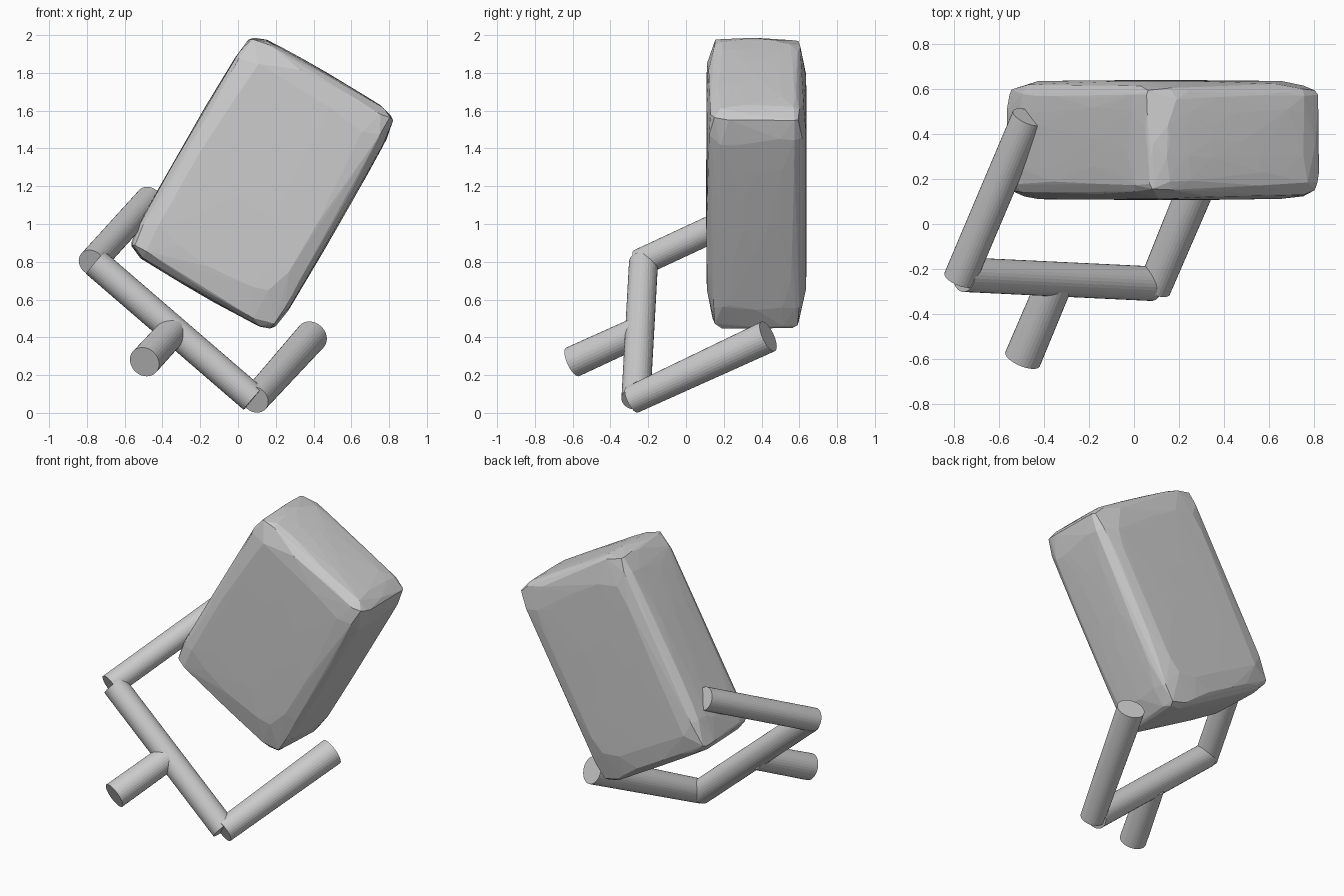
import bpy, bmesh, random
from math import radians
from mathutils import Vector, Matrix

if "Cube" in bpy.data.objects:
    bpy.data.objects.remove(bpy.data.objects["Cube"])

random.seed(4)


def link(name, bm):
    me = bpy.data.meshes.new(name)
    bm.to_mesh(me)
    bm.free()
    ob = bpy.data.objects.new(name, me)
    bpy.context.collection.objects.link(ob)
    return ob


def rod(name, a, b, r1, r2):
    """Capped, slightly tapered rod from a to b."""
    a, b = Vector(a), Vector(b)
    bm = bmesh.new()
    bmesh.ops.create_cone(bm, cap_ends=True, segments=32, radius1=r1, radius2=r2,
                          depth=(b - a).length)
    rot = (b - a).to_track_quat('Z', 'Y').to_matrix().to_4x4()
    bm.transform(Matrix.Translation((a + b) / 2) @ rot)
    return link(name, bm)


# Two-pronged fork: prongs, crossbar and handle stub
rod("left_prong", (-0.775, -0.245, 0.795), (-0.47, 0.475, 1.13), 0.073, 0.073)
rod("right_prong", (0.09, -0.285, 0.07), (0.39, 0.435, 0.405), 0.075, 0.086)
rod("crossbar", (-0.755, -0.225, 0.795), (0.08, -0.265, 0.075), 0.077, 0.077)
rod("handle", (-0.495, -0.6, 0.27), (-0.345, -0.245, 0.4325), 0.083, 0.080)

# Chipped stone block: jittered rounded box wrapped in a convex hull for flat facets
half = Vector((0.455, 0.262, 0.665))
corner = 0.085
bm = bmesh.new()
bmesh.ops.create_cube(bm, size=2)
bmesh.ops.subdivide_edges(bm, edges=bm.edges[:], cuts=7, use_grid_fill=True)
inner = half - Vector((corner,) * 3)
for v in bm.verts:
    c = v.co.copy()
    j = Vector([random.uniform(-0.06, 0.06) for _ in range(3)])
    p = Vector([(c[i] + j[i]) * half[i] for i in range(3)])
    core = Vector([max(-inner[i], min(inner[i], p[i])) for i in range(3)])
    d = p - core
    p = core + d.normalized() * corner
    # slight bulge of each face, plus small chips
    for i in range(3):
        others = [c[k] ** 2 for k in range(3) if k != i]
        p[i] *= 1 + 0.018 * (1 - others[0]) * (1 - others[1])
    v.co = p * random.uniform(0.992, 1.0)
hull = bmesh.ops.convex_hull(bm, input=bm.verts[:])
junk = {e for e in hull["geom_interior"] + hull["geom_unused"]
        if isinstance(e, bmesh.types.BMVert)}
bmesh.ops.delete(bm, geom=list(junk), context='VERTS')
keep = {f for f in hull["geom"] if isinstance(f, bmesh.types.BMFace) and f.is_valid}
bmesh.ops.delete(bm, geom=[f for f in bm.faces if f not in keep], context='FACES_ONLY')
bmesh.ops.delete(bm, geom=[e for e in bm.edges if not e.link_faces], context='EDGES')
bmesh.ops.recalc_face_normals(bm, faces=bm.faces[:])
bm.transform(Matrix.Translation((0.128, 0.373, 1.218)) @ Matrix.Rotation(radians(30), 4, 'Y'))
link("stone_block", bm)
